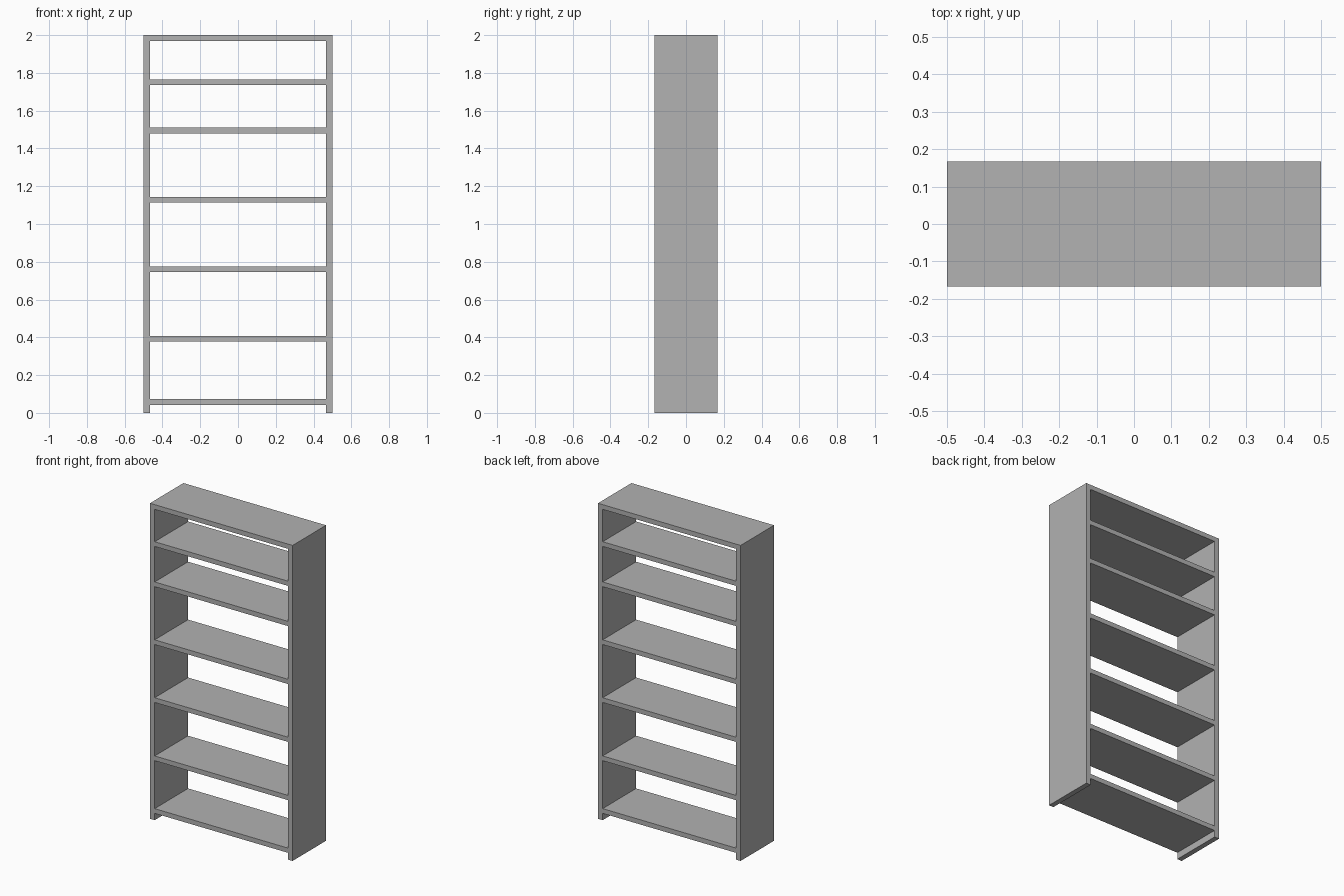
import bpy

# Remove the default cube only
cube = bpy.data.objects.get("Cube")
if cube:
    bpy.data.objects.remove(cube, do_unlink=True)

WIDTH, DEPTH, HEIGHT = 1.0, 0.335, 2.0
SIDE = 0.033    # side panel thickness
BOARD = 0.03    # shelf thickness

# Plain grey finish
grey = bpy.data.materials.new("plain grey")
grey.use_nodes = True
colour = (0.445, 0.445, 0.445, 1.0)
grey.diffuse_color = colour
grey.node_tree.nodes["Principled BSDF"].inputs["Base Color"].default_value = colour


def board(name, size, centre):
    """Add a flat rectangular board."""
    bpy.ops.mesh.primitive_cube_add(size=1, location=centre)
    obj = bpy.context.object
    obj.name = obj.data.name = name
    obj.scale = size
    bpy.ops.object.transform_apply(location=False, rotation=False, scale=True)
    obj.data.materials.append(grey)
    return obj


# Side panels, standing on the floor
for name, sign in (("left_side_panel", 1), ("right_side_panel", -1)):
    board(name, (SIDE, DEPTH, HEIGHT),
          (sign * (WIDTH - SIDE) / 2, 0, HEIGHT / 2))

# Shelves and top board, fitted between the sides and open at the back
levels = {
    "bottom_shelf": 0.073,
    "shelf_1": 0.407,
    "shelf_2": 0.776,
    "shelf_3": 1.143,
    "shelf_4": 1.51,
    "shelf_5": 1.765,
    "top_board": HEIGHT,
}
for name, top in levels.items():
    board(name, (WIDTH - 2 * SIDE, DEPTH, BOARD), (0, 0, top - BOARD / 2))
